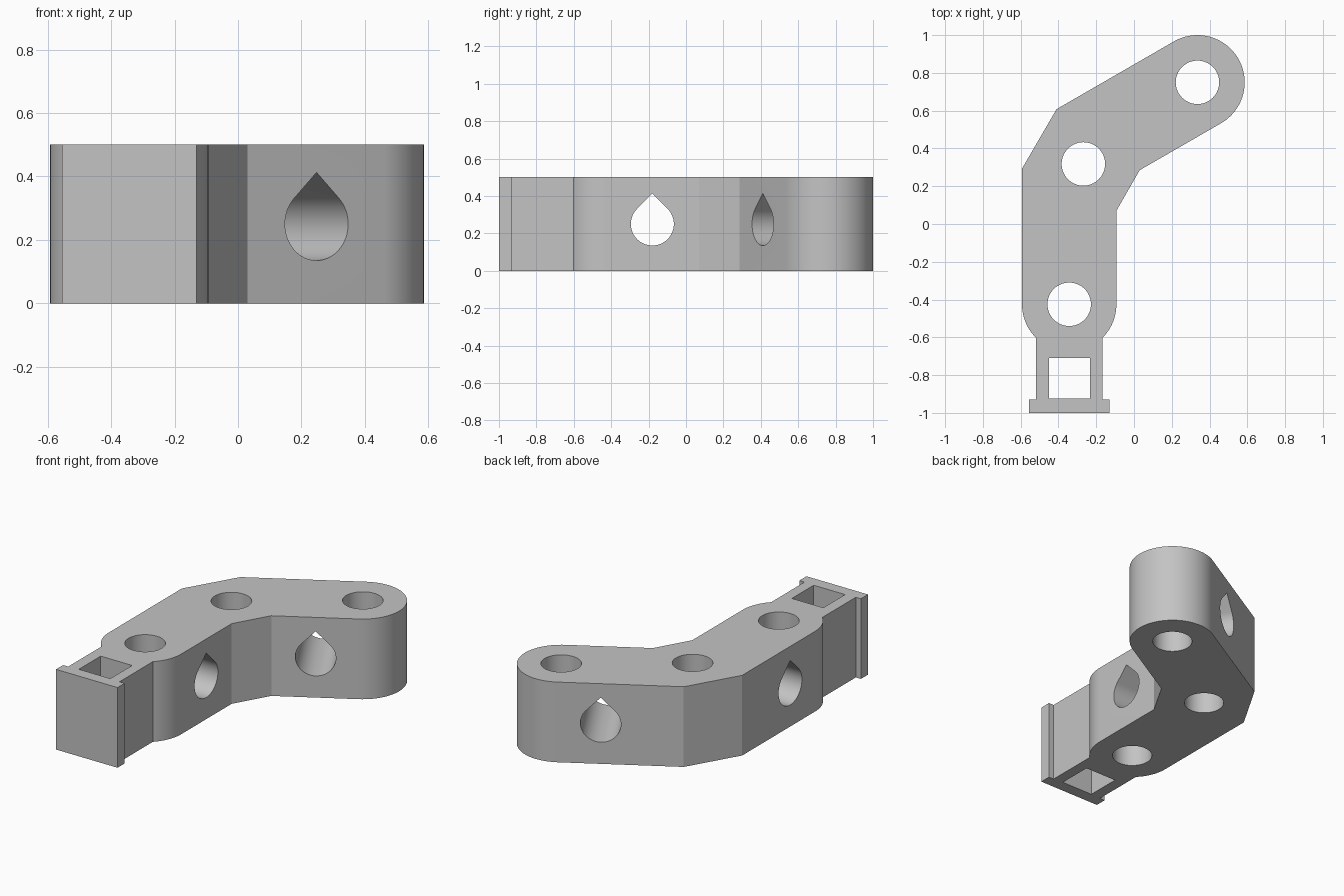
import bpy
import bmesh
from math import sin, cos, radians, sqrt
from mathutils import Matrix, Vector

HEIGHT = 0.5
HALF_WIDTH = 0.25
HOLE_R = 0.115
LOWER = Vector((-0.343, -0.425))   # rounded lower end
ELBOW = Vector((-0.268, 0.318))
UPPER = Vector((0.336, 0.75))      # rounded upper end

cube = bpy.data.objects.get("Cube")
if cube:
    bpy.data.objects.remove(cube)

grey = bpy.data.materials.new("light grey")
grey.use_nodes = True
grey.diffuse_color = (0.55, 0.55, 0.55, 1)
grey.node_tree.nodes["Principled BSDF"].inputs["Base Color"].default_value = (0.55, 0.55, 0.55, 1)


def arc(center, radius, start, end, steps):
    """Points along an arc, angles in degrees."""
    angles = [radians(start + (end - start) * i / steps) for i in range(steps + 1)]
    return [(center[0] + radius * cos(a), center[1] + radius * sin(a)) for a in angles]


def prism(name, points, low, high, matrix=Matrix()):
    """Extrude a closed profile along local z."""
    bm = bmesh.new()
    face = bm.faces.new([bm.verts.new((x, y, low)) for x, y in points])
    new = bmesh.ops.extrude_face_region(bm, geom=[face])["geom"]
    bmesh.ops.translate(bm, verts=[v for v in new if isinstance(v, bmesh.types.BMVert)],
                        vec=(0, 0, high - low))
    bmesh.ops.recalc_face_normals(bm, faces=bm.faces)
    bm.transform(matrix)
    mesh = bpy.data.meshes.new(name)
    bm.to_mesh(mesh)
    bm.free()
    mesh.materials.append(grey)
    obj = bpy.data.objects.new(name, mesh)
    bpy.context.collection.objects.link(obj)
    return obj


# Bent arm with neck and flanged foot, as one outline
cx = LOWER.x
outline = [(cx - 0.212, -1), (cx + 0.212, -1), (cx + 0.212, -0.93), (cx + 0.177, -0.93)]
outline += arc(LOWER, HALF_WIDTH, -45, 0, 12)
outline += [(cx + HALF_WIDTH, 0.07), (0.03, 0.285)]
outline += arc(UPPER, HALF_WIDTH, -60, 120, 48)
outline += [(-0.41, 0.608), (cx - HALF_WIDTH, 0.293)]
outline += arc(LOWER, HALF_WIDTH, 180, 225, 12)
outline += [(cx - 0.177, -0.93), (cx - 0.212, -0.93)]
body = prism("bent_bracket", outline, 0, HEIGHT)

# Vertical round holes
cutters = [prism("round_hole_cutter", arc(c, HOLE_R, 0, 354.375, 63), -0.1, HEIGHT + 0.1)
           for c in (LOWER, ELBOW, UPPER)]

# Square pocket through the neck
cutters.append(prism("square_hole_cutter",
                     [(-0.45, -0.925), (-0.233, -0.925), (-0.233, -0.71), (-0.45, -0.71)],
                     -0.1, HEIGHT + 0.1))

# Teardrop cross holes, point upward, one through each arm
teardrop = arc((0, 0), HOLE_R, 135, 405, 48) + [(0, HOLE_R * sqrt(2))]
for x, y, turn in ((cx, -0.18, 90), (0.123, 0.627, 30)):
    place = (Matrix.Translation((x, y, HEIGHT / 2))
             @ Matrix.Rotation(radians(turn), 4, "Z")
             @ Matrix.Rotation(radians(90), 4, "X"))
    cutters.append(prism("teardrop_cutter", teardrop, -0.35, 0.35, place))

# Cut every hole, then discard the cutters
bpy.ops.object.select_all(action="DESELECT")
body.select_set(True)
bpy.context.view_layer.objects.active = body
for cutter in cutters:
    cutter.hide_render = True
    mod = body.modifiers.new("hole", "BOOLEAN")
    mod.operation = "DIFFERENCE"
    mod.solver = "EXACT"
    mod.object = cutter
    bpy.ops.object.modifier_apply(modifier=mod.name)
    bpy.data.objects.remove(cutter)

bpy.ops.object.shade_smooth_by_angle(angle=radians(25))
